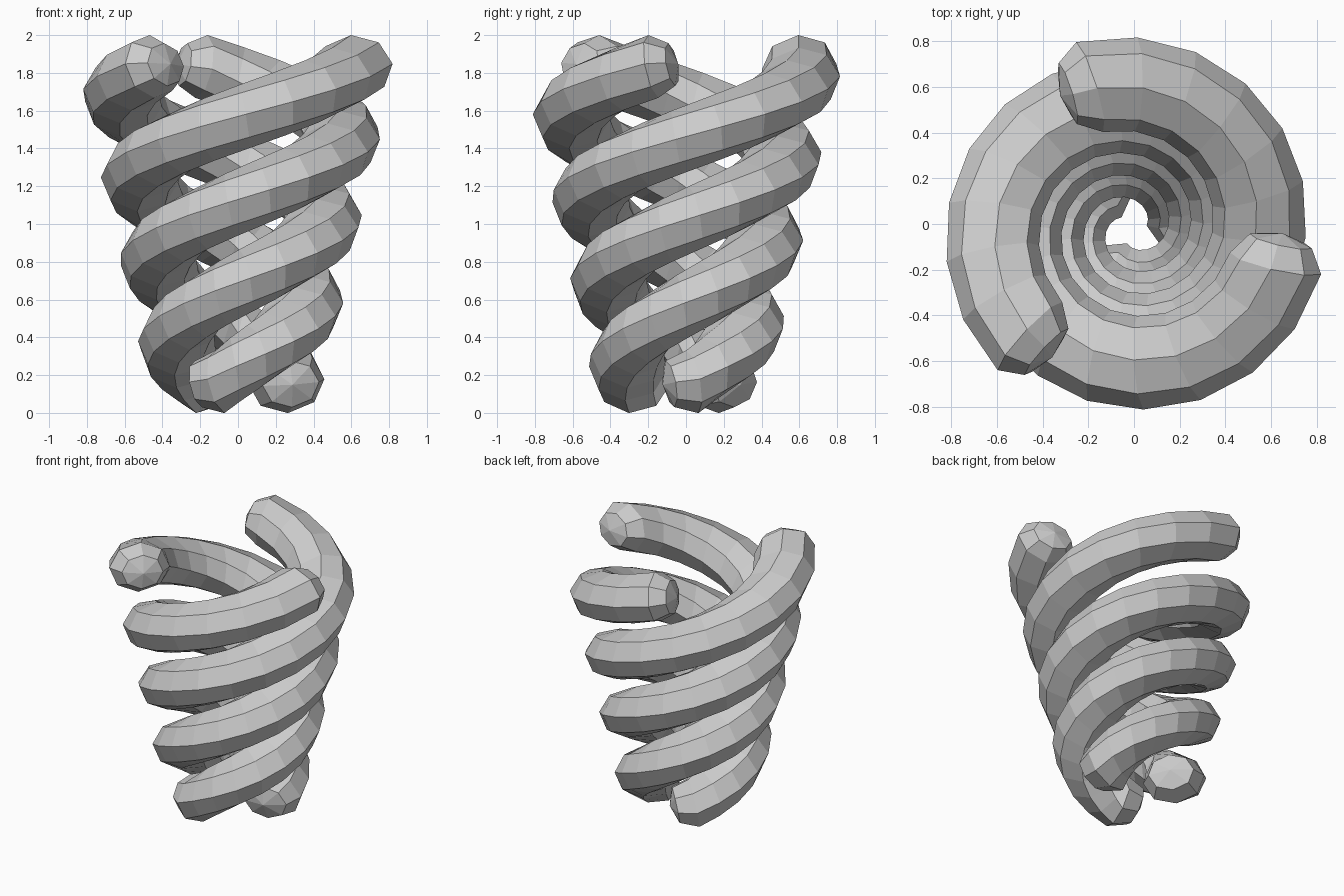
import bpy, bmesh
from math import sin, cos, pi, radians
from mathutils import Vector

if "Cube" in bpy.data.objects:
    bpy.data.objects.remove(bpy.data.objects["Cube"])

SIDES, STEPS = 8, 25
END_ANGLE, SWEEP = radians(106.5), radians(455)
R0, R1 = 0.272, 0.647        # coil radius, bottom and top
Z0, Z1 = 0.165, 1.834        # tube centre height
TW, TH = 0.205, 0.166        # tube half width and half height
LEAN, ROLL = 0.03, 0.014     # backward lean and inward roll of each section
AXIS = Vector((-0.01, -0.021, 0))


def frame(t, phase):
    a = END_ANGLE - SWEEP * (1 - t) + phase
    out = Vector((cos(a), sin(a), 0))
    along = Vector((-sin(a), cos(a), 0))
    centre = AXIS + out * (R0 + (R1 - R0) * t)
    centre.z = Z0 + (Z1 - Z0) * t
    return centre, out, along


def ring(bm, t, phase, scale=1.0, push=0.0):
    c, out, along = frame(t, phase)
    c = c + along * push + Vector((0, 0, push * 0.1))
    up = Vector((0, 0, TH)) - along * LEAN - out * ROLL
    side = out * TW + Vector((0, 0, ROLL))
    return [bm.verts.new(c + (side * cos(b) + up * sin(b)) * scale)
            for b in (2 * pi * i / SIDES for i in range(SIDES))]


def coil(name, phase):
    bm = bmesh.new()
    # small cap ring, full tube rings, small cap ring
    rings = [ring(bm, 0, phase, 0.74, -0.12)]
    rings += [ring(bm, i / STEPS, phase) for i in range(STEPS + 1)]
    rings.append(ring(bm, 1, phase, 0.68, 0.1))
    for a, b in zip(rings, rings[1:]):
        for i in range(SIDES):
            j = (i + 1) % SIDES
            bm.faces.new((a[i], a[j], b[j], b[i]))
    # blunt pointed tips
    for t, r, push in ((0, rings[0], -0.16), (1, rings[-1], 0.135)):
        c, _, along = frame(t, phase)
        tip = bm.verts.new(c + along * push + Vector((0, 0, push * 0.1)))
        for i in range(SIDES):
            bm.faces.new((r[i], r[(i + 1) % SIDES], tip))
    bmesh.ops.recalc_face_normals(bm, faces=bm.faces)
    me = bpy.data.meshes.new(name)
    bm.to_mesh(me)
    bm.free()
    bpy.context.collection.objects.link(bpy.data.objects.new(name, me))


# three matching coils, a third of a turn apart
for k in range(3):
    coil(f"spiral_coil_{k + 1}", k * 2 * pi / 3)
